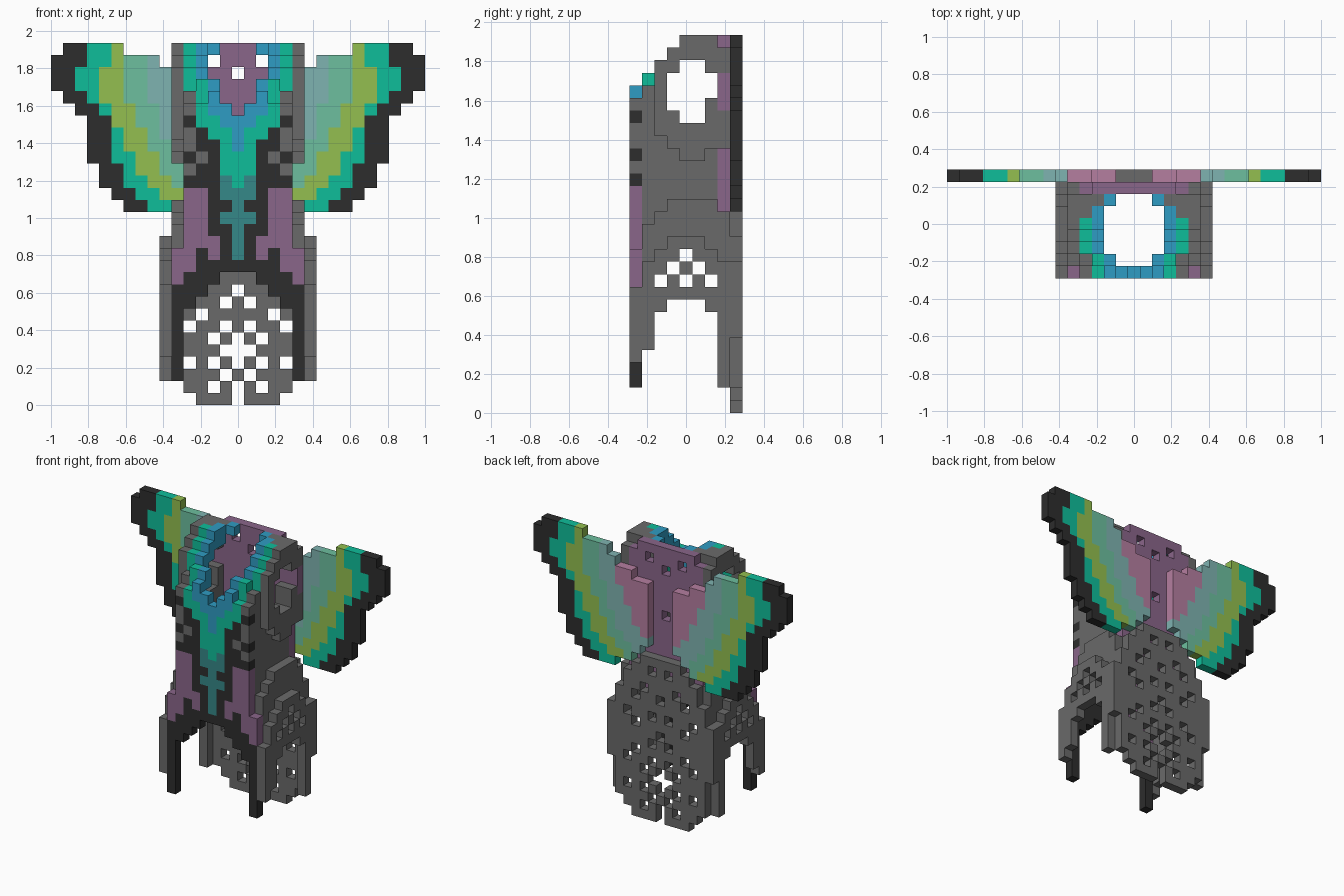
import bpy, bmesh

cube = bpy.data.objects.get("Cube")
if cube:
    bpy.data.objects.remove(cube, do_unlink=True)

S = 2 / 31                      # edge of one block; grid is 31 wide, 9 deep, 30 high
PALETTE = {
    "black": "2D2D2D", "grey": "6A6A6A", "purple": "8A668A", "green": "0FBE9A",
    "lime": "93BF50", "pale_green": "6DBF9F", "mist_blue": "7FB3B1",
    "blue": "2F9CC3", "teal": "358888", "pink": "B57EA0",
}


def linear(h):
    out = []
    for i in (0, 2, 4):
        v = int(h[i:i + 2], 16) / 255
        out.append(v / 12.92 if v <= 0.04045 else ((v + 0.055) / 1.055) ** 2.4)
    return (*out, 1.0)


MATS = {}
for name, code in PALETTE.items():
    m = bpy.data.materials.new(name)
    m.use_nodes = True
    m.diffuse_color = linear(code)
    bsdf = m.node_tree.nodes["Principled BSDF"]
    bsdf.inputs["Base Color"].default_value = linear(code)
    bsdf.inputs["Roughness"].default_value = 0.8
    MATS[name] = m

parts = {}                      # part name -> {(column, depth, row): colour}
used = set()                    # every filled block


def put(part, c, j, k, colour):
    """Fill a block and its mirror image, unless already filled."""
    for i in {c, -c}:
        if (i, j, k) not in used:
            used.add((i, j, k))
            parts.setdefault(part, {})[(i, j, k)] = colour


# Wings: per row from 29 down, the last column of each band
ROWS = range(29, 15, -1)
PINK = (0, 0, 0, 5, 5, 4, 4, 3, 3, 2, 0, 0, 0, 0)
MIST = (0, 7, 7, 7, 7, 6, 6, 6, 5, 5, 4, 3, 0, 0)
PALE = (9, 9, 9, 9, 9, 8, 8, 7, 7, 6, 6, 5, 4, 0)
LIME = (10, 10, 11, 11, 11, 10, 10, 9, 9, 8, 8, 7, 6, 5)
GREEN = (12, 12, 13, 13, 12, 11, 10, 10, 10, 10, 9, 9, 8, 7)
EDGE = (14, 15, 15, 15, 14, 13, 12, 12, 12, 12, 11, 11, 10, 9)
INNER = (10, 7, 6, 4, 2, 2, 2, 2, 2, 2, 2, 3, 4, 6)
BANDS = ("pink", "mist_blue", "pale_green", "lime", "green", "black")
for k, first, *ends in zip(ROWS, INNER, PINK, MIST, PALE, LIME, GREEN, EDGE):
    for c in range(first, ends[-1] + 1):
        put("wings", c, 8, k, next(b for b, e in zip(BANDS, ends) if c <= e))

# Pierced rear skirt plate: half-width per row from the ground up
SKIRT = (3, 4, 5, 5, 5, 5, 6, 6, 6, 6, 6, 6, 5, 5, 4, 4, 3, 2)
SKIRT_HOLES = {0: (0,), 1: (0, 2), 2: (1,), 3: (0, 2, 4), 4: (0, 1), 5: (0, 2),
               6: (1, 4), 7: (3,), 8: (1,), 9: (0,), 10: (3,), 11: (1, 4),
               13: (0, 3), 14: (2,), 16: (1,)}
for k, w in enumerate(SKIRT):
    for c in range(w + 1):
        if c not in SKIRT_HOLES.get(k, ()):
            put("skirt_plate", c, 8, k, "grey")

# Patterned front panel: letters run outward from the centre column
KEY = {"K": "black", "y": "grey", "p": "purple", "g": "green", "b": "blue", "t": "teal"}
FRONT = ("..b", ".bbgy", "bbggK", "bggKy", "bgKKy", "ggKyK", "ggKKy", "gtKKK",
         "ttKpp", "tKKpp", "ttKpp", "tKKpp", "tKppp", "tKpKpp", "KKKKpp",
         "..KKKp", "...KKK", "....KK")
for n, line in enumerate(FRONT):
    for c, letter in enumerate(line):
        if letter != ".":
            put("front_panel", c, 0, 25 - n, KEY[letter])

# Front legs
for k in range(2, 8):
    put("front_legs", 5, 0, k, "black")

# Rear inner panel with small holes
PANEL_HOLES = {(2, 28), (0, 27), (0, 22), (0, 17)}
for k in range(14, 30):
    w = 3 if k == 29 else 5 if 24 <= k <= 26 else 4
    for c in range(w + 1):
        if (c, k) not in PANEL_HOLES:
            put("back_panel", c, 7, k, "purple")

# Openings through the sides: round window and small lattice, as (depth, row)
WINDOW = {(j, k) for k, a, b in ((27, 4, 5), (26, 3, 6), (25, 3, 6), (24, 3, 5), (23, 4, 5))
          for j in range(a, b + 1)}
LATTICE = {(4, 12), (3, 11), (5, 11), (2, 10), (4, 10), (6, 10)}

# Side walls per depth 0..7: steps flaring out towards the legs
HEAD_TOP = (24, 25, 27, 28, 29, 29, 29, 28)
HEAD_LOW = (99, 99, 22, 21, 20, 20, 21, 21)
MID_TOP = (12, 14, 15, 16, 16, 16, 16, 15)
HIP_TOP = (9, 11, 12, 13, 13, 13, 12, 11)
HIP_LOW = (4, 5, 8, 9, 9, 9, 8, 2)
for j in range(8):
    for k in range(HIP_LOW[j], HIP_TOP[j] + 1):
        if (j, k) not in LATTICE:
            put("hip_panels", 6, j, k, "grey")
    if j:
        for k in range(HIP_TOP[j], MID_TOP[j] + 1):
            put("waist_panels", 5, j, k, "grey")
        for k in range(MID_TOP[j], HEAD_TOP[j] + 1):
            if (j, k) not in WINDOW:
                rim = k >= 24 and 2 <= j <= 4
                put("side_walls", 4, j, k, "green" if rim else "grey")
    for k in range(HEAD_LOW[j], HEAD_TOP[j] + 1):
        if (j, k) not in WINDOW:
            put("collar_panels", 5, j, k, "grey")

# Collar rim lining the neck opening
for j in range(2, 6):
    for k in (HEAD_TOP[j] - 1, HEAD_TOP[j]):
        put("collar_rim", 3, j, k, "blue")
for k in (25, 26):
    put("collar_rim", 3, 1, k, "green")
    put("collar_rim", 2, 1, k, "blue")
put("collar_rim", 3, 6, 29, "grey")
put("collar_rim", 2, 6, 29, "blue")

# Turn each part into a mesh of its exposed block faces
DIRS = [(a, s) for a in range(3) for s in (-1, 1)]
for part, cells in parts.items():
    colours = sorted(set(cells.values()))
    bm = bmesh.new()
    corners = {}

    def corner(p):
        if p not in corners:
            corners[p] = bm.verts.new(((p[0] - 0.5) * S, (p[1] - 4.5) * S, p[2] * S))
        return corners[p]

    for cell, colour in cells.items():
        for axis, side in DIRS:
            beside = list(cell)
            beside[axis] += side
            if tuple(beside) in used:
                continue
            u, v = (axis + 1) % 3, (axis + 2) % 3
            loop = []
            for du, dv in ((0, 0), (1, 0), (1, 1), (0, 1))[::side]:
                p = list(cell)
                p[axis] += side > 0
                p[u] += du
                p[v] += dv
                loop.append(corner(tuple(p)))
            bm.faces.new(loop).material_index = colours.index(colour)
    mesh = bpy.data.meshes.new(part)
    bm.to_mesh(mesh)
    bm.free()
    for colour in colours:
        mesh.materials.append(MATS[colour])
    bpy.context.collection.objects.link(bpy.data.objects.new(part, mesh))
